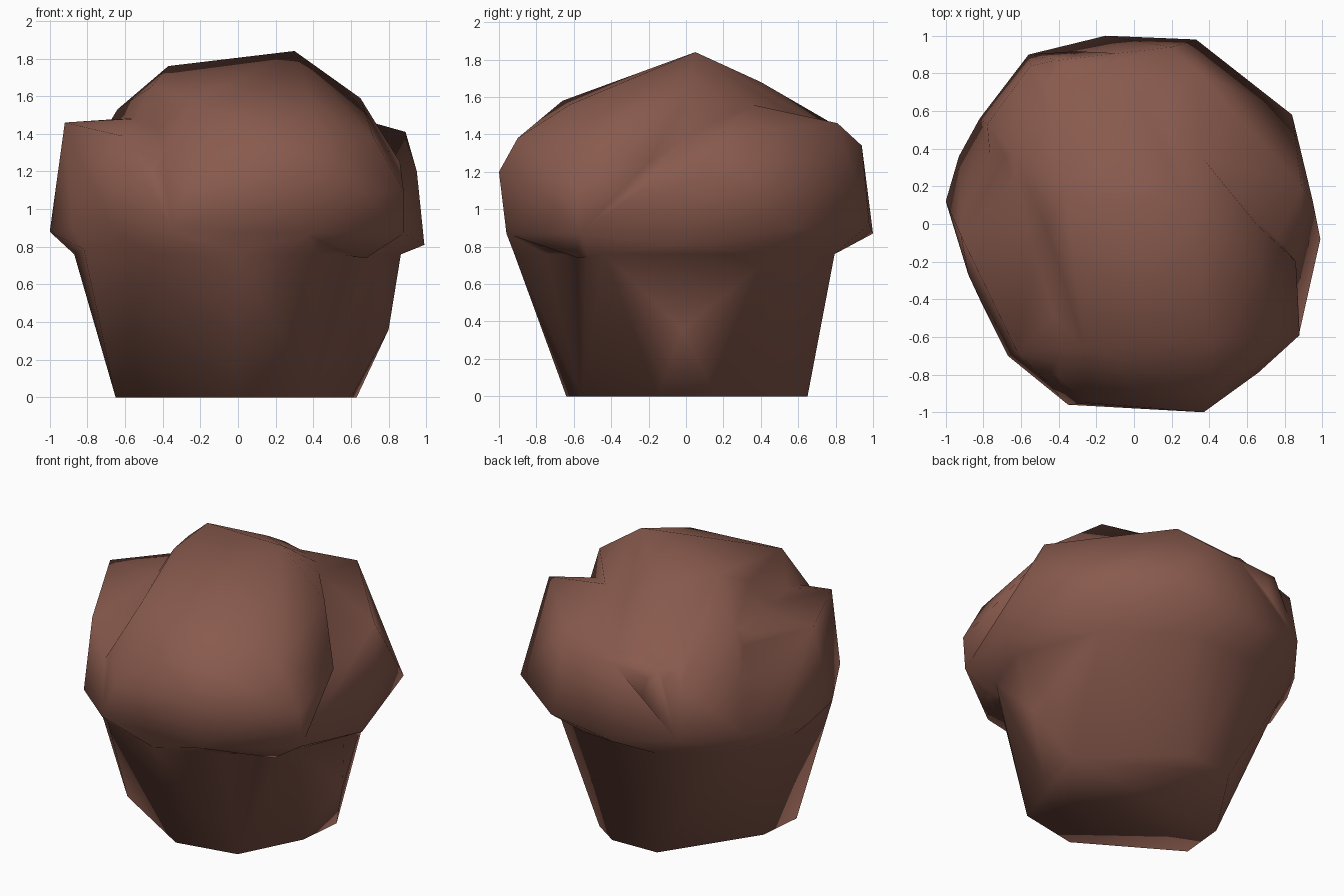
import bpy, bmesh

if "Cube" in bpy.data.objects:
    bpy.data.objects.remove(bpy.data.objects["Cube"])

brown = bpy.data.materials.new("baked brown")
brown.diffuse_color = (0.25, 0.103, 0.075, 1)
brown.use_nodes = True
brown.node_tree.nodes["Principled BSDF"].inputs["Base Color"].default_value = brown.diffuse_color


def hull(name, points):
    """Faceted lump: convex hull of a few corner points."""
    me = bpy.data.meshes.new(name)
    bm = bmesh.new()
    for p in points:
        bm.verts.new(p)
    res = bmesh.ops.convex_hull(bm, input=bm.verts[:])
    loose = {g for g in res["geom_interior"] + res["geom_unused"]
             if isinstance(g, bmesh.types.BMVert)}
    bmesh.ops.delete(bm, geom=list(loose), context="VERTS")
    bmesh.ops.recalc_face_normals(bm, faces=bm.faces[:])
    bm.to_mesh(me)
    bm.free()
    me.materials.append(brown)
    ob = bpy.data.objects.new(name, me)
    bpy.context.collection.objects.link(ob)
    return ob


def ring(outline, z):
    return [(x, y, z) for x, y in outline]


# cup: uneven tapering base
foot = [(0.63, 0.16), (0.28, 0.53), (0.1, 0.65), (-0.23, 0.64), (-0.62, 0.05),
        (-0.65, -0.26), (-0.02, -0.64), (0.39, -0.56), (0.6, -0.15)]
neck = [(0.87, -0.1), (0.67, 0.49), (0.22, 0.8), (-0.35, 0.8), (-0.75, 0.52),
        (-0.88, 0.08), (-0.82, -0.4), (-0.45, -0.78), (0.0, -0.93),
        (0.42, -0.76), (0.75, -0.45)]
cup = hull("cup", ring(foot, 0) + [(0.8, -0.02, 0.36)] + ring(neck, 0.79))

# lower muffin body with the two low shelves (front left and back right)
front_rim = [(-0.35, -0.96, 0.89), (0.37, -0.96, 0.87), (0.88, -0.57, 0.87),
             (-0.67, -0.7, 0.89)]
back_rim = [(-0.82, 0.56, 0.93), (-0.56, 0.9, 0.95), (-0.15, 1.0, 0.87)]
body = hull("muffin_body", ring(neck, 0.76) + front_rim + back_rim + [
    (-1.0, 0.12, 0.88), (-0.93, 0.36, 0.92), (0.33, 0.98, 0.92), (0.84, 0.58, 0.9),
    (0.99, -0.08, 0.81), (-0.88, -0.27, 0.9),
    (-0.92, -0.06, 1.46), (-0.55, -0.08, 1.48), (-0.29, -0.65, 1.36), (-0.62, -0.68, 1.39),
    (0.95, 0.12, 1.2), (0.89, 0.2, 1.41), (0.38, 0.36, 1.56), (0.33, 0.81, 1.46),
    (0.2, 0.94, 1.34), (-0.4, 0.87, 1.36)])

# raised dome running from front right to back left
dome = hull("muffin_dome", front_rim + back_rim + [
    (0.3, 0.05, 1.84), (-0.37, 0.2, 1.76), (-0.46, -0.03, 1.65), (-0.26, -0.66, 1.58),
    (-0.06, 0.4, 1.68), (0.36, 0.35, 1.6), (0.65, 0.0, 1.59), (0.4, -0.62, 1.56),
    (0.42, -0.9, 1.38), (0.04, -0.9, 1.36), (0.37, -1.0, 1.2), (0.72, -0.6, 1.38),
    (0.88, -0.59, 1.1), (0.66, -0.79, 1.1), (0.86, -0.2, 1.25),
    (-0.4, -0.81, 1.26), (-0.25, -0.95, 1.15), (0.68, -0.58, 0.74),
    (-0.57, -0.02, 1.47), (-0.64, 0.38, 1.53), (-0.2, 0.78, 1.46), (-0.1, 0.94, 1.33),
    (-0.55, 0.84, 1.28), (-0.78, 0.53, 1.3)])

# fuse the lumps into one skin
for part in (body, dome):
    mod = cup.modifiers.new("fuse", "BOOLEAN")
    mod.operation, mod.solver, mod.object = "UNION", "EXACT", part
deps = bpy.context.evaluated_depsgraph_get()
skin = bpy.data.meshes.new_from_object(cup.evaluated_get(deps))
cup.modifiers.clear()
cup.data = skin
cup.name = "muffin"
for part in (body, dome):
    bpy.data.objects.remove(part)

# weld slivers and shade smooth
bm = bmesh.new()
bm.from_mesh(skin)
bmesh.ops.remove_doubles(bm, verts=bm.verts[:], dist=0.05)
bmesh.ops.triangulate(bm, faces=bm.faces[:])
bmesh.ops.recalc_face_normals(bm, faces=bm.faces[:])
for f in bm.faces:
    f.smooth = True
    f.material_index = 0
bm.to_mesh(skin)
bm.free()
skin.materials.clear()
skin.materials.append(brown)
